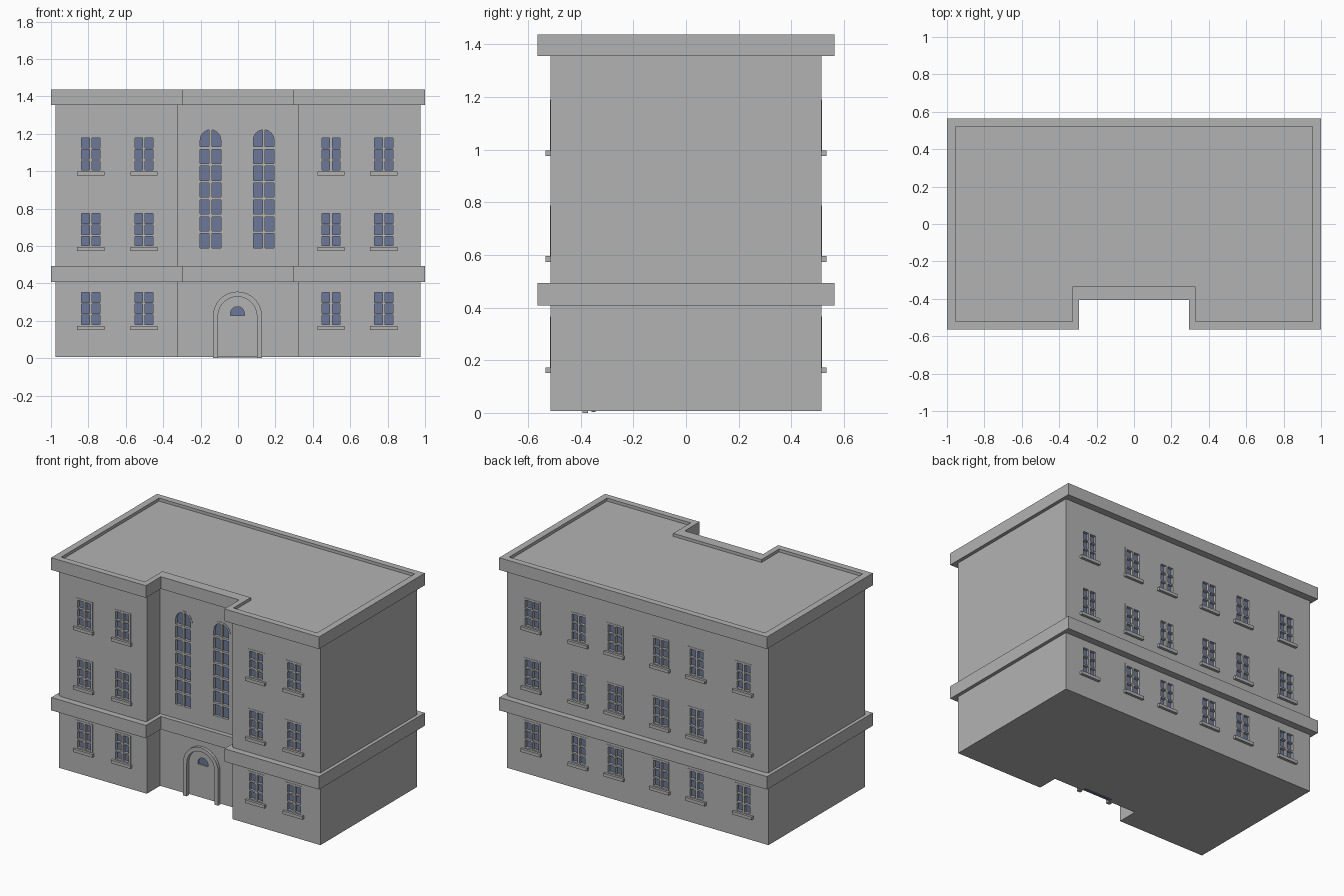
import bpy, bmesh
from math import pi, sin, cos, acos
from mathutils import Matrix

if "Cube" in bpy.data.objects:
    bpy.data.objects.remove(bpy.data.objects["Cube"])


def material(name, color):
    m = bpy.data.materials.new(name)
    m.use_nodes = True
    m.diffuse_color = (*color, 1)
    m.node_tree.nodes["Principled BSDF"].inputs["Base Color"].default_value = (*color, 1)
    return m


STONE = material("grey stone", (0.45, 0.45, 0.45))
GLASS = material("blue glass", (0.15, 0.19, 0.32))

# Local z points out of the facade once turned upright
PLAN = Matrix()
FRONT = Matrix.Rotation(pi / 2, 4, "X")
BACK = Matrix.Rotation(pi, 4, "Z") @ FRONT
scene = bpy.context.scene


def link(name, mesh, mat):
    mesh.name = name
    mesh.materials.clear()
    mesh.materials.append(mat)
    ob = bpy.data.objects.new(name, mesh)
    scene.collection.objects.link(ob)
    return ob


def solid(name, loops, lo, hi, mat, turn=PLAN):
    """Extrude flat outlines from lo to hi; nested outlines become holes."""
    curve = bpy.data.curves.new(name, "CURVE")
    curve.dimensions, curve.fill_mode = "2D", "BOTH"
    curve.extrude = (hi - lo) / 2
    for loop in loops:
        s = curve.splines.new("POLY")
        s.points.add(len(loop) - 1)
        for p, (x, y) in zip(s.points, loop):
            p.co = (x, y, 0, 1)
        s.use_cyclic_u = True
    temp = bpy.data.objects.new(name, curve)
    scene.collection.objects.link(temp)
    deps = bpy.context.evaluated_depsgraph_get()
    mesh = bpy.data.meshes.new_from_object(temp.evaluated_get(deps))
    bpy.data.objects.remove(temp)
    bm = bmesh.new()
    bm.from_mesh(mesh)
    bmesh.ops.remove_doubles(bm, verts=bm.verts, dist=1e-5)
    bmesh.ops.recalc_face_normals(bm, faces=bm.faces)
    bm.transform(turn @ Matrix.Translation((0, 0, (lo + hi) / 2)))
    for f in bm.faces:
        f.smooth = False
    bm.to_mesh(mesh)
    bm.free()
    return link(name, mesh, mat)


def rect(x0, x1, z0, z1):
    return [(x0, z0), (x1, z0), (x1, z1), (x0, z1)]


def arch(x, r, z0, spring, n=16):
    arc = [(x + r * cos(pi * i / n), spring + r * sin(pi * i / n)) for i in range(n + 1)]
    return [(x - r, z0), (x + r, z0)] + arc


def plan(x, y, nx, ny):
    """Building outline with the recessed entrance bay at the front."""
    return [(-x, -y), (-nx, -y), (-nx, -ny), (nx, -ny), (nx, -y), (x, -y), (x, y), (-x, y)]


# Walls and the two projecting bands with raised rims
WING, BAY = 0.515, 0.374
walls = solid("walls", [plan(0.977, WING, 0.32, BAY)], 0.007, 1.4, STONE)
outer, inner = plan(1, 0.564, 0.293, 0.405), plan(0.955, 0.521, 0.33, 0.335)
for name, lo, hi in (("middle_band", 0.407, 0.494), ("roof_parapet", 1.355, 1.437)):
    solid(name, [outer, inner], lo, hi, STONE)
    solid(name + "_deck", [inner], lo, hi - 0.02, STONE)


def cut(loops, lo, hi, turn):
    """Carve recesses into the walls."""
    global walls
    cutter = solid("cutter", loops, lo, hi, STONE, turn)
    cutter.hide_render = True
    mod = walls.modifiers.new("recess", "BOOLEAN")
    mod.operation, mod.solver, mod.object = "DIFFERENCE", "EXACT", cutter
    deps = bpy.context.evaluated_depsgraph_get()
    mesh = bpy.data.meshes.new_from_object(walls.evaluated_get(deps))
    bpy.data.objects.remove(walls)
    bpy.data.objects.remove(cutter)
    walls = link("walls", mesh, STONE)


def windows(name, outlines, panes, face, turn):
    """Recessed glass behind a flush frame with glazing bars."""
    cut(outlines, face - 0.02, face + 0.05, turn)
    solid(name + "_glass", outlines, face - 0.02, face - 0.016, GLASS, turn)
    solid(name + "_frames", outlines + panes, face - 0.016, face + 0.002, STONE, turn)


# Small sash windows on three floors, with sills
def sash_rows(name, columns, turn):
    outlines, panes, sills = [], [], []
    for x in columns:
        for z in (0.173, 0.595, 0.997):
            outlines.append(rect(x - 0.063, x + 0.063, z, z + 0.193))
            sills.append(rect(x - 0.073, x + 0.073, z - 0.021, z))
            for px in (x - 0.049, x + 0.007):
                for row in range(3):
                    pz = z + 0.008 + row * 0.059
                    panes.append(rect(px, px + 0.042, pz, pz + 0.049 + 0.002 * row))
    windows(name, outlines, panes, WING, turn)
    solid(name + "_sills", sills, WING - 0.01, WING + 0.018, STONE, turn)


sash_rows("front_windows", (-0.787, -0.503, 0.497, 0.78), FRONT)
sash_rows("back_windows", [s * x for s in (-1, 1) for x in (0.17, 0.44, 0.79)], BACK)

# Two tall arched windows above the entrance
outlines, panes = [], []
SPRING, R, BAR = 1.166, 0.055, 0.007
for x in (-0.147, 0.137):
    outlines.append(arch(x, 0.069, 0.577, SPRING))
    for side in (-1, 1):
        for row in range(6):
            z = 0.59 + row * 0.0902
            panes.append(rect(x + side * BAR, x + side * R, z, z + 0.076))
        end = acos(BAR / R)
        top = [(x + side * R * cos(end * i / 8), SPRING + R * sin(end * i / 8)) for i in range(9)]
        panes.append([(x + side * BAR, 1.131), (x + side * R, 1.131)] + top)
windows("tall_windows", outlines, panes, BAY, FRONT)

# Arched doorway with surround, door leaf and fanlight
DX, DZ = -0.003, 0.225
opening = arch(DX, 0.104, 0, DZ)
cut([arch(DX, 0.104, -0.05, DZ)], BAY - 0.03, BAY + 0.05, FRONT)
surround = arch(DX, 0.131, 0, DZ)[1:] + [(DX - 0.131, 0)] + [opening[0]] + opening[:1:-1] + [opening[1]]
solid("door_surround", [surround], BAY - 0.002, BAY + 0.02, STONE, FRONT)
fanlight = arch(DX, 0.037, DZ + 0.002, DZ + 0.014, 12)
fanlight = [(x, min(z, DZ + 0.05)) for x, z in fanlight]
solid("door_leaf", [arch(DX, 0.104, 0.007, DZ), fanlight], BAY - 0.015, BAY - 0.005, STONE, FRONT)
solid("door_glass", [arch(DX, 0.104, 0.003, DZ)], BAY - 0.03, BAY - 0.015, GLASS, FRONT)
